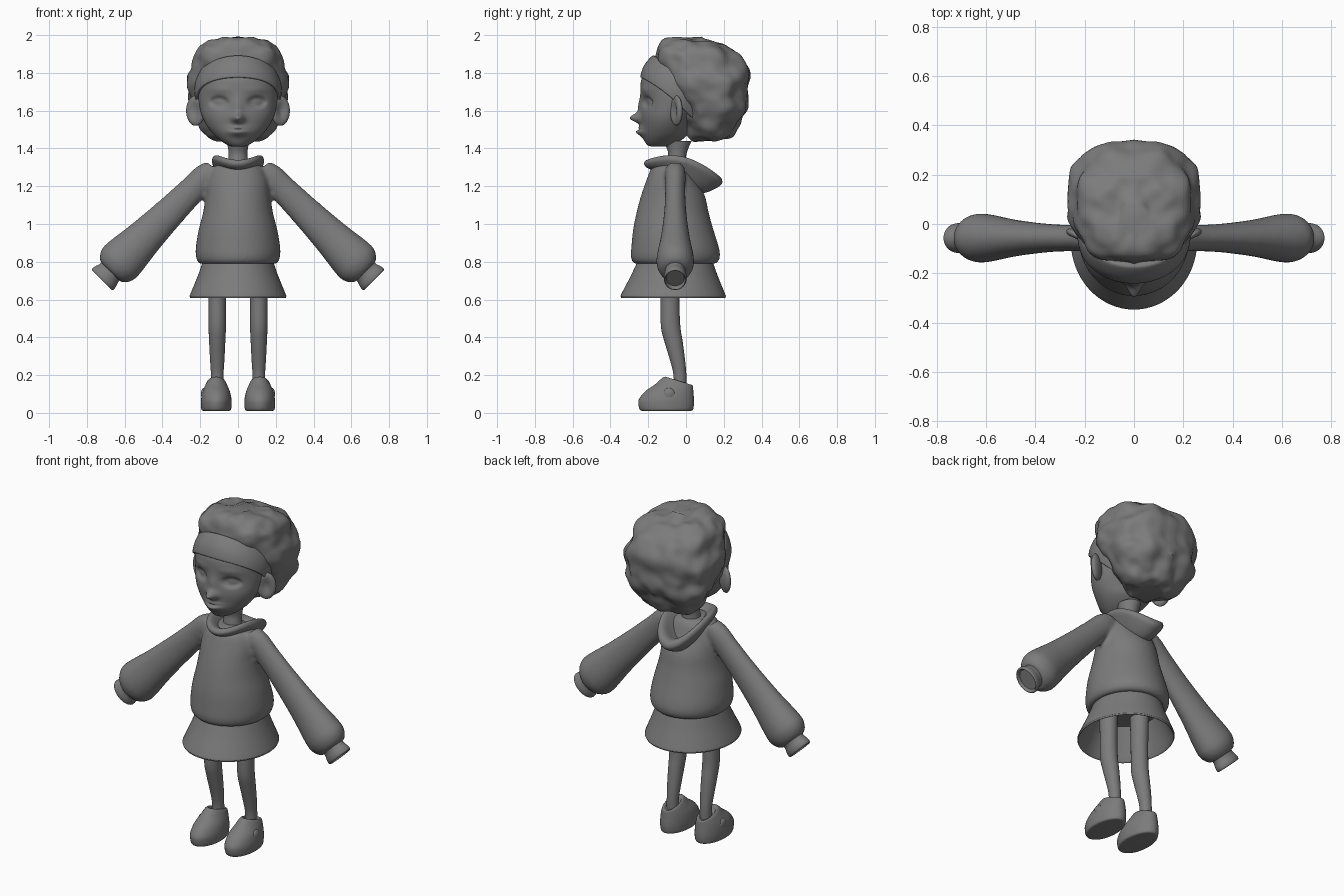
import bpy, bmesh, math
from mathutils import Vector, Matrix, noise

default_cube = bpy.data.objects.get("Cube")
if default_cube:
    bpy.data.objects.remove(default_cube, do_unlink=True)

clay = bpy.data.materials.new("clay_grey")
clay.use_nodes = True
GREY = (.2, .2, .2, 1)
clay.diffuse_color = GREY
clay.node_tree.nodes["Principled BSDF"].inputs["Base Color"].default_value = GREY


def smooth_rings(rings, steps):
    """Pass a smooth curve through the given cross-sections."""
    full = [Vector(r if len(r) == 6 else (*r, r[3], r[3])) for r in rings]
    result = []
    for i in range(len(full) - 1):
        a, b = full[max(i - 1, 0)], full[i]
        c, d = full[i + 1], full[min(i + 2, len(full) - 1)]
        for k in range(steps):
            t = k / steps
            result.append(b + (c - a) * (t / 2)
                          + (a * 2 - b * 5 + c * 4 - d) * (t * t / 2)
                          + (b * 3 - a - c * 3 + d) * (t ** 3 / 2))
    return result + [full[-1]]


def loft(bm, rings, n=40, steps=4, matrix=Matrix(), centre=0, power=2):
    """Skin rings of (front y, back y, half width, front z, side z, back z)."""
    previous = None
    loops = []
    for front, back, width, z_front, z_side, z_back in smooth_rings(rings, steps):
        loop = []
        for k in range(n):
            angle = math.tau * k / n
            s, c = math.sin(angle), math.cos(angle)
            x = math.copysign(abs(s) ** (2 / power), s) * width
            y = math.copysign(abs(c) ** (2 / power), c) * (back - front) / 2
            z = z_side + (z_back - z_front) / 2 * c + ((z_front + z_back) / 2 - z_side) * c * c
            loop.append(bm.verts.new(matrix @ Vector((x + centre, y + (front + back) / 2, z))))
        if previous:
            for k in range(n):
                j = (k + 1) % n
                bm.faces.new((previous[k], previous[j], loop[j], loop[k]))
        previous = loop
        loops.append(loop)
    bm.faces.new(loops[0])
    bm.faces.new(loops[-1])


def ball(bm, location, scale, turn=0):
    matrix = (Matrix.Translation(location) @ Matrix.Rotation(turn, 4, 'Z')
              @ Matrix.Diagonal((*scale, 1)))
    return bmesh.ops.create_uvsphere(bm, u_segments=32, v_segments=20, radius=1, matrix=matrix)["verts"]


def finish(bm, name, mirror=False, voxel=0, relax=0):
    bmesh.ops.recalc_face_normals(bm, faces=bm.faces)
    for face in bm.faces:
        face.smooth = True
    mesh = bpy.data.meshes.new(name)
    bm.to_mesh(mesh)
    bm.free()
    mesh.set_sharp_from_angle(angle=math.radians(60))
    mesh.materials.append(clay)
    obj = bpy.data.objects.new(name, mesh)
    bpy.context.scene.collection.objects.link(obj)
    if mirror:
        obj.modifiers.new("mirror", 'MIRROR').use_mirror_merge = False
    if voxel:
        remesh = obj.modifiers.new("blend", 'REMESH')
        remesh.mode = 'VOXEL'
        remesh.voxel_size = voxel
        remesh.use_smooth_shade = True
    if relax:
        soften = obj.modifiers.new("soften", 'SMOOTH')
        soften.iterations = relax
    return obj


def part(name, rings, mirror=False, **options):
    bm = bmesh.new()
    loft(bm, rings, **options)
    return finish(bm, name, mirror)


# Head with a sculpted face
bm = bmesh.new()
loft(bm, [(-.17, -.1, .02, 1.41), (-.2, -.08, .05, 1.415), (-.22, -.03, .09, 1.44),
          (-.23, .01, .13, 1.475), (-.235, .03, .165, 1.52), (-.24, .06, .19, 1.57),
          (-.24, .1, .205, 1.63), (-.24, .13, .213, 1.7), (-.235, .15, .214, 1.77),
          (-.19, .15, .19, 1.85), (-.1, .1, .11, 1.91)], n=128, steps=8)
# Each push: x, z, spread in x, spread in z, depth, edge hardness
pushes = [(0, 1.56, .03, .025, -.055, 1),     # nose tip
          (0, 1.62, .03, .05, -.014, 1),      # nose bridge
          (0, 1.49, .05, .025, -.035, 1),     # lips
          (0, 1.5, .04, .007, .016, 1),       # mouth line
          (.1, 1.65, .07, .045, .01, 1),      # eye sockets
          (.1, 1.645, .048, .03, .018, 3),    # eye openings
          (.1, 1.645, .03, .02, -.008, 1),    # eyeballs
          (.1, 1.71, .06, .02, -.006, 1)]     # brows
for v in bm.verts:
    if v.co.y < -.1:
        x, z = abs(v.co.x), v.co.z
        for px, pz, sx, sz, depth, hard in pushes:
            q = ((x - px) / sx) ** 2 + ((z - pz) / sz) ** 2
            v.co.y += depth * math.exp(-q ** hard)
finish(bm, "head")

# Ears: tilted shells with a hollow outer face
bm = bmesh.new()
turn = math.radians(28)
outward = Vector((math.sin(turn), -math.cos(turn), 0))
along = Vector((math.cos(turn), math.sin(turn), 0))
middle = Vector((.225, -.052, 1.6))
for v in ball(bm, middle, (.055, .026, .08), turn):
    offset = v.co - middle
    if offset.dot(outward) > 0:
        q = (offset.dot(along) / .03) ** 2 + (offset.z / .05) ** 2
        v.co -= outward * .025 * math.exp(-q)
finish(bm, "ear", mirror=True)

# Hair: a full, softly lumpy mass
bm = bmesh.new()
loft(bm, [(.04, .19, .08, 1.45), (.01, .25, .15, 1.47), (-.02, .29, .2, 1.53),
          (-.04, .32, .245, 1.6), (-.08, .335, .27, 1.68), (-.13, .34, .273, 1.77),
          (-.16, .31, .25, 1.86), (-.155, .25, .225, 1.92), (-.12, .17, .16, 1.97),
          (-.04, .08, .06, 1.99)], n=80, steps=6, power=2.3)
hair_centre = Vector((0, .09, 1.72))
for v in bm.verts:
    away = (v.co - hair_centre).normalized()
    sample = Vector((abs(v.co.x), v.co.y, v.co.z))
    v.co += away * (.03 * noise.noise(sample * 9) + .012 * noise.noise(sample * 19))
finish(bm, "hair", relax=3)

# Headband sloping from forehead to nape
part("headband", [(-.215, .09, .2, 1.78, 1.66, 1.49), (-.237, .1, .22, 1.775, 1.66, 1.48),
                  (-.24, .11, .226, 1.79, 1.67, 1.49), (-.222, .14, .23, 1.84, 1.7, 1.53),
                  (-.185, .16, .227, 1.885, 1.73, 1.56), (-.165, .15, .21, 1.89, 1.74, 1.57),
                  (-.13, .13, .17, 1.87, 1.72, 1.55)], n=64)

part("neck", [(-.11, .01, .065, 1.25), (-.1, 0, .052, 1.33), (-.095, .005, .05, 1.38),
              (-.12, .03, .06, 1.44)])

# Sweater: body and both sleeves blended together
bm = bmesh.new()
loft(bm, [(-.25, .13, .185, .79), (-.28, .165, .21, .795), (-.292, .18, .223, .83),
          (-.289, .173, .223, .88), (-.28, .145, .208, .97), (-.262, .12, .185, 1.06),
          (-.238, .1, .172, 1.15), (-.21, .06, .162, 1.23), (-.18, .03, .13, 1.3),
          (-.13, 0, .07, 1.325)], n=64)


def arm_frame(side):
    return (Matrix.Diagonal((side, 1, 1, 1)) @ Matrix.Translation((.1, -.057, 1.323))
            @ Matrix.Rotation(math.radians(135), 4, 'Y'))


for side in (-1, 1):
    loft(bm, [(-.05, .05, .05, .04), (-.055, .055, .07, .1), (-.053, .053, .073, .2),
              (-.058, .058, .082, .36), (-.075, .075, .098, .55), (-.097, .097, .117, .7),
              (-.097, .097, .117, .76), (-.075, .075, .09, .805), (-.05, .05, .06, .815)],
         matrix=arm_frame(side))
finish(bm, "sweater", voxel=.011, relax=6)

# Cuffs with a shallow recessed end
part("cuff", [(-.06, .06, .07, .77), (-.055, .055, .068, .82), (-.06, .06, .077, .85),
              (-.06, .06, .079, .87), (-.054, .054, .07, .877), (-.047, .047, .06, .86)],
     mirror=True, matrix=arm_frame(1))

# Folded hood: an open collar drooping at the back
part("hood", [(-.16, .04, .1, 1.27, 1.27, 1.17), (-.18, .1, .11, 1.285, 1.28, 1.165),
              (-.21, .17, .132, 1.3, 1.315, 1.195), (-.222, .192, .138, 1.32, 1.335, 1.22),
              (-.21, .18, .128, 1.338, 1.355, 1.25), (-.18, .14, .108, 1.335, 1.35, 1.255),
              (-.14, .08, .08, 1.31, 1.32, 1.23), (-.1, .01, .05, 1.28, 1.28, 1.21)], n=64)

# Flared skirt, hollow underneath
part("skirt", [(-.25, .13, .18, .82), (-.262, .145, .19, .79), (-.295, .17, .215, .72),
               (-.342, .207, .252, .63), (-.345, .21, .255, .615), (-.335, .2, .245, .617),
               (-.28, .155, .2, .72), (-.245, .12, .17, .785)], n=64)

part("leg", [(-.14, -.03, .05, .8), (-.135, -.035, .046, .6), (-.133, -.03, .046, .46),
             (-.115, -.018, .043, .38), (-.085, -.005, .038, .28), (-.066, .002, .033, .2),
             (-.066, .002, .033, .12)], mirror=True, centre=.11)

# Rounded shoes with a raised tongue
part("shoe", [(-.225, .02, .06, .01), (-.243, .036, .077, .015), (-.252, .042, .081, .045),
              (-.248, .042, .08, .075), (-.215, .04, .073, .115, .11, .1),
              (-.165, .038, .061, .15, .14, .125), (-.125, .035, .048, .185, .165, .145),
              (-.105, .025, .038, .19, .17, .148), (-.09, .01, .03, .165, .155, .14)],
     mirror=True, centre=.115)

# Round fastener on the outside of each shoe
bm = bmesh.new()
ball(bm, (.18, -.09, .1), (.016, .032, .032))
finish(bm, "shoe_button", mirror=True)
